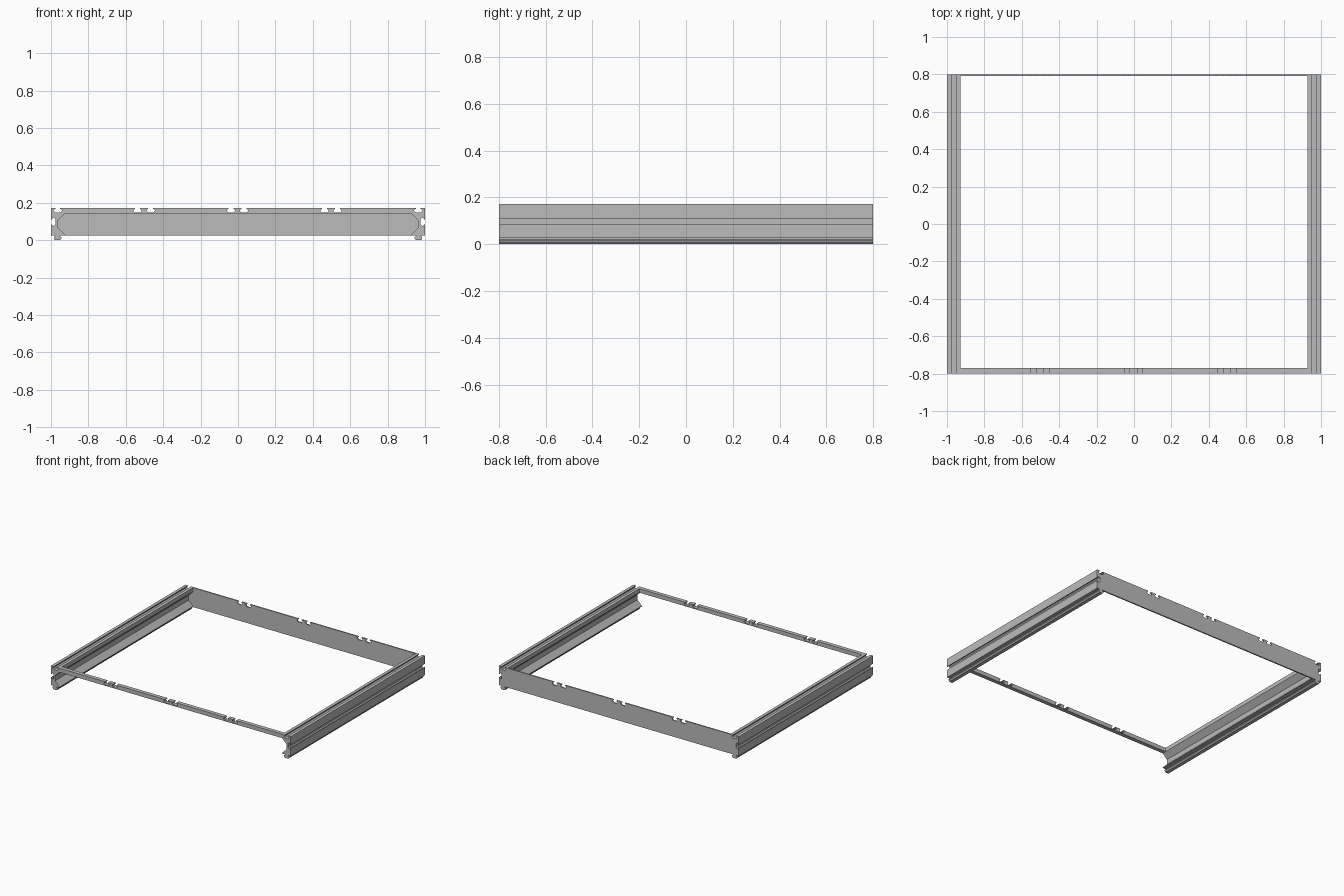
import bpy
import bmesh
from mathutils import Vector

cube = bpy.data.objects.get("Cube")
if cube:
    bpy.data.objects.remove(cube, do_unlink=True)

grey = bpy.data.materials.new("aluminium_grey")
grey.use_nodes = True
colour = (0.5, 0.5, 0.5, 1)
grey.diffuse_color = colour
grey.node_tree.nodes["Principled BSDF"].inputs["Base Color"].default_value = colour

TOP, BASE, UNDER = 0.172, 0.026, 0.142
FRONT, BACK = -0.8, 0.8
INNER, WEB = 0.928, 0.965

# Half outline of a slot: distance from its centre line, depth
SLOT = [(0.013, 0), (0.013, 0.005), (0.022, 0.009), (0.022, 0.016), (0.015, 0.023)]


def slot(centre, direction, inward):
    """Undercut slot outline, walked along the given direction."""
    c, d, n = Vector(centre), Vector(direction), Vector(inward)
    near = [c - d * w + n * h for w, h in SLOT]
    far = [c + d * w + n * h for w, h in reversed(SLOT)]
    return [tuple(p) for p in near + far]


def extrude(name, outline, y0, y1):
    """Prism along y from an x, z outline."""
    bm = bmesh.new()
    face = bm.faces.new([bm.verts.new((x, y0, z)) for x, z in outline])
    new = bmesh.ops.extrude_face_region(bm, geom=[face])["geom"]
    moved = [v for v in new if isinstance(v, bmesh.types.BMVert)]
    bmesh.ops.translate(bm, verts=moved, vec=(0, y1 - y0, 0))
    bmesh.ops.recalc_face_normals(bm, faces=bm.faces)
    mesh = bpy.data.meshes.new(name)
    bm.to_mesh(mesh)
    bm.free()
    mesh.materials.append(grey)
    obj = bpy.data.objects.new(name, mesh)
    bpy.context.collection.objects.link(obj)
    return obj


# Side rails: slotted top and outer wall, hollowed inner face, T-shaped foot
foot = [(0.013, BASE), (0.013, 0.021), (0.02, 0.017), (0.02, 0.009), (0.013, 0)]
rail = [(INNER, UNDER), (INNER, TOP)]
rail += slot((0.964, TOP), (1, 0), (0, -1))
rail += [(1, TOP)]
rail += slot((1, 0.098), (0, -1), (-1, 0))
rail += [(1, BASE)]
rail += [(WEB + w, z) for w, z in foot]
rail += [(WEB - w, z) for w, z in reversed(foot)]
rail += [(INNER, BASE), (INNER, 0.031), (WEB, 0.068), (WEB, 0.105)]
for name, side in (("left_rail", 1), ("right_rail", -1)):
    extrude(name, [(side * x, z) for x, z in rail], FRONT, BACK)

# Paired slots shared by the front bar and back panel
top_edge = [(-INNER, TOP)]
for centre in (-0.502, -0.0025, 0.4975):
    for offset in (-0.035, 0.035):
        top_edge += slot((centre + offset, TOP), (1, 0), (0, -1))
top_edge += [(INNER, TOP)]

# Front bar, open below
extrude("front_bar", top_edge + [(INNER, UNDER), (-INNER, UNDER)], FRONT, -0.77)

# Back panel, its ends filling the hollows of the rails
end = [(INNER, UNDER), (WEB, 0.105), (WEB, 0.068), (INNER, 0.031), (INNER, BASE)]
extrude("back_panel", top_edge + end + [(-x, z) for x, z in reversed(end)], 0.79, BACK)
